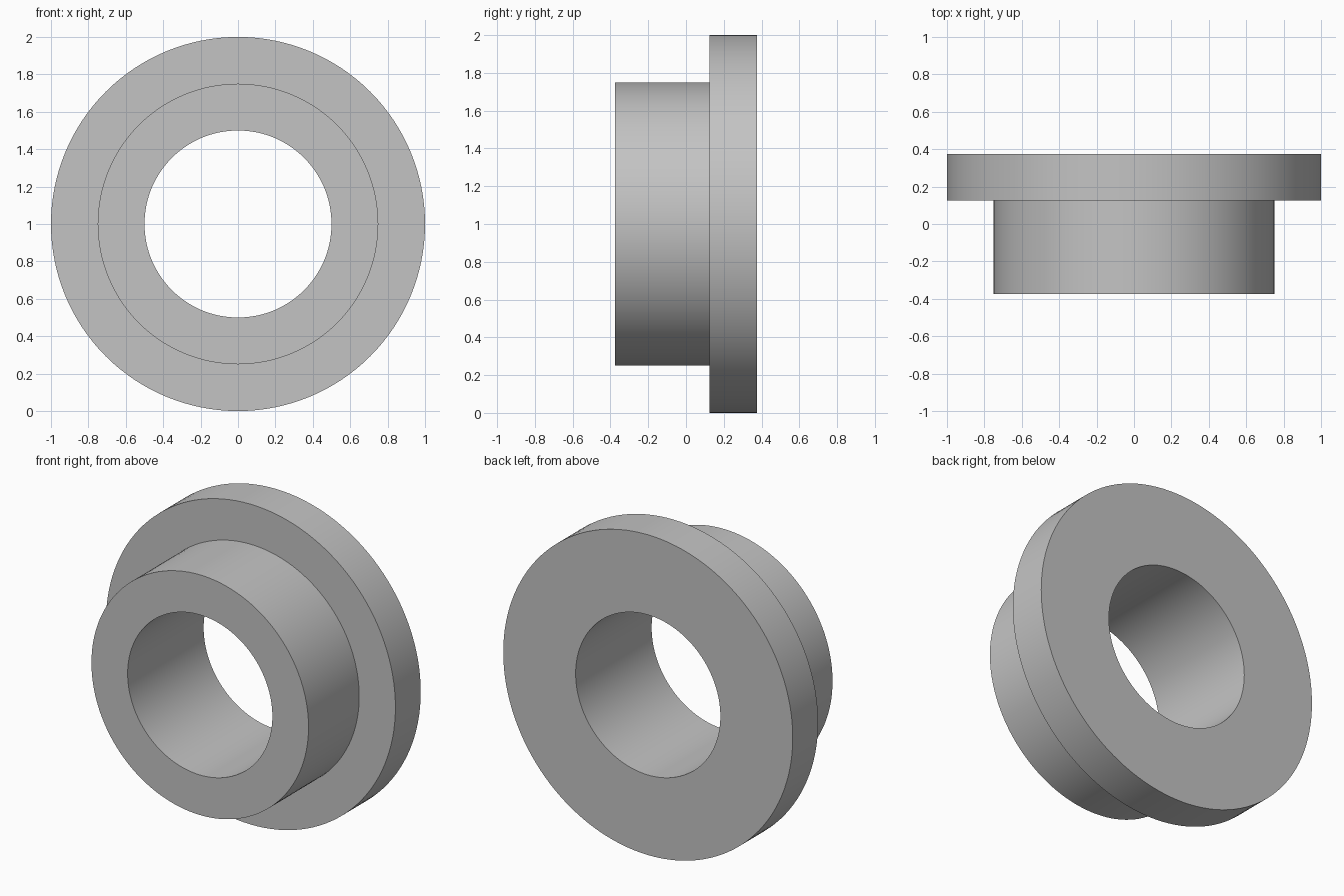
import bpy
import bmesh
from math import pi, radians
from mathutils import Vector

if "Cube" in bpy.data.objects:
    bpy.data.objects.remove(bpy.data.objects["Cube"], do_unlink=True)

SEGMENTS = 128
CENTRE = Vector((0, 0, 1))

# Plain grey
grey = bpy.data.materials.new("plain_grey")
grey.use_nodes = True
colour = (0.55, 0.55, 0.55, 1)
grey.diffuse_color = colour
grey.node_tree.nodes["Principled BSDF"].inputs["Base Color"].default_value = colour


def revolve(name, profile):
    """Turn a closed (radius, y) profile around the bore axis."""
    bm = bmesh.new()
    verts = [bm.verts.new(CENTRE + Vector((0, y, r))) for r, y in profile]
    edges = [bm.edges.new((v, verts[i - 1])) for i, v in enumerate(verts)]
    bmesh.ops.spin(bm, geom=verts + edges, cent=CENTRE, axis=(0, 1, 0),
                   angle=2 * pi, steps=SEGMENTS, use_merge=True)
    bmesh.ops.remove_doubles(bm, verts=bm.verts, dist=0.0001)
    bmesh.ops.recalc_face_normals(bm, faces=bm.faces)
    mesh = bpy.data.meshes.new(name)
    bm.to_mesh(mesh)
    bm.free()
    mesh.materials.append(grey)
    obj = bpy.data.objects.new(name, mesh)
    bpy.context.collection.objects.link(obj)
    bpy.ops.object.select_all(action="DESELECT")
    obj.select_set(True)
    bpy.context.view_layer.objects.active = obj
    bpy.ops.object.shade_smooth_by_angle(angle=radians(30))
    return obj


# Sleeve in front, wide flange behind, one straight bore through both
bore, sleeve, flange = 0.5, 0.75, 1.0
front, step, back = -0.375, 0.125, 0.375
revolve("flanged_bushing", [
    (bore, front), (sleeve, front), (sleeve, step),
    (flange, step), (flange, back), (bore, back),
])
